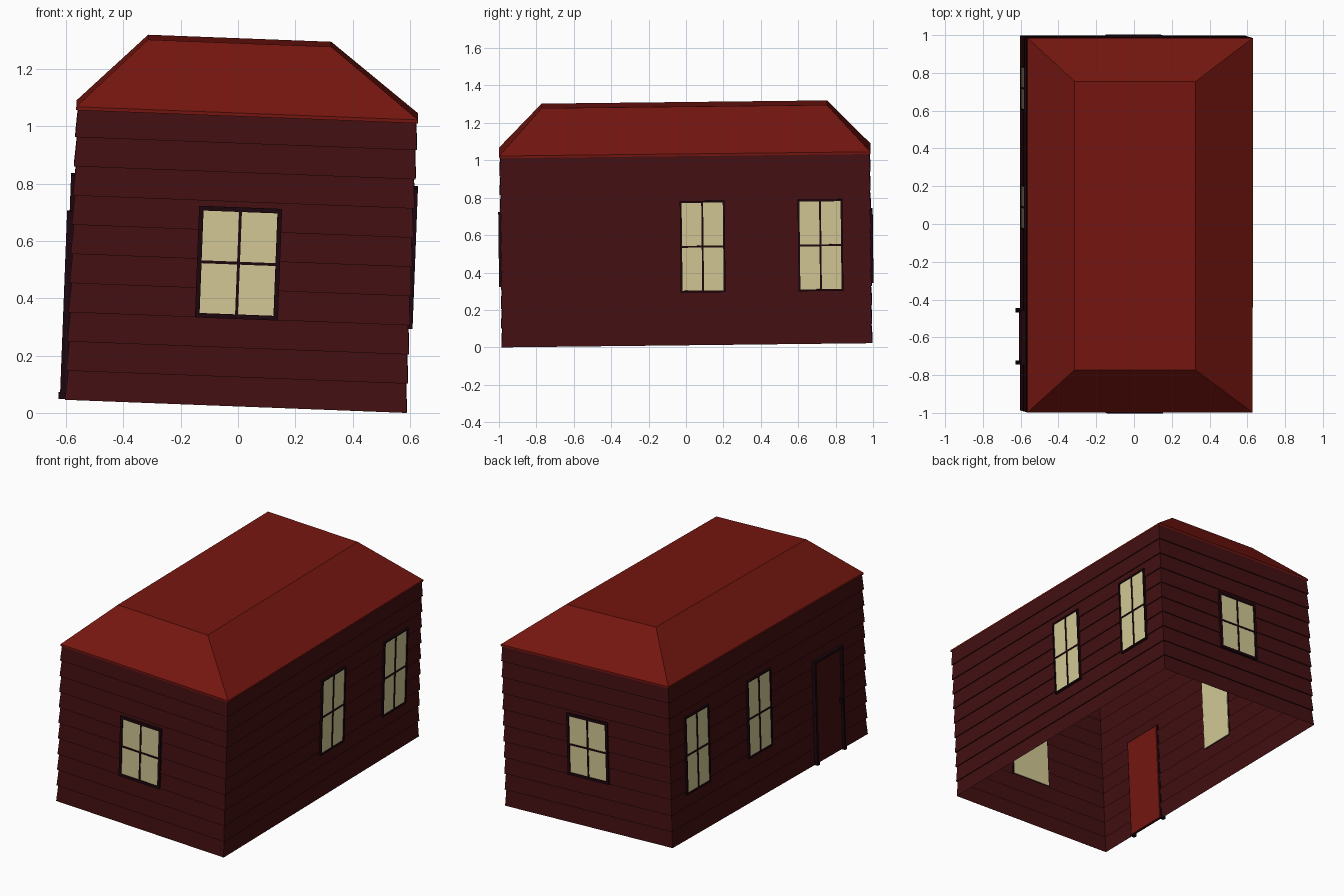
import bpy, bmesh
from math import radians, pi
from mathutils import Matrix, Vector

if "Cube" in bpy.data.objects:
    bpy.data.objects.remove(bpy.data.objects["Cube"])

W, L, H = 0.59, 0.985, 1.02      # half width, half length, wall height
LAP = 0.007                      # how far each board's lower edge sticks out

# whole house leans slightly
TILT = (Matrix.Translation((-0.007, 0.005, 0.034))
        @ Matrix.Rotation(radians(2.2), 4, 'Y') @ Matrix.Rotation(radians(0.65), 4, 'X'))


def material(name, rgb):
    m = bpy.data.materials.new(name)
    m.diffuse_color = (*rgb, 1)
    m.use_nodes = True
    m.node_tree.nodes["Principled BSDF"].inputs["Base Color"].default_value = m.diffuse_color
    return m


WALL = material("wall_red", (0.055, 0.005, 0.006))
ROOF = material("roof_red", (0.18, 0.008, 0.005))
TRIM = material("dark_trim", (0.012, 0.002, 0.004))
GLASS = material("pale_glass", (0.65, 0.58, 0.30))


def finish(name, bm, mat, local=Matrix()):
    me = bpy.data.meshes.new(name)
    bm.to_mesh(me)
    bm.free()
    me.materials.append(mat)
    ob = bpy.data.objects.new(name, me)
    bpy.context.collection.objects.link(ob)
    ob.matrix_world = TILT @ local
    return ob


def ring(bm, hx, hy, z, cx=0):
    return [bm.verts.new((cx + sx * hx, sy * hy, z))
            for sx, sy in ((-1, -1), (1, -1), (1, 1), (-1, 1))]


def bridge(bm, a, b):
    for i in range(4):
        j = (i + 1) % 4
        bm.faces.new((a[i], a[j], b[j], b[i]))


def boxes(name, mat, local, spans):
    """Each span is (u0, u1, v0, v1, n0, n1): along wall, up, outward."""
    bm = bmesh.new()
    for u0, u1, v0, v1, n0, n1 in spans:
        m = (Matrix.Translation(((u0 + u1) / 2, -(n0 + n1) / 2, (v0 + v1) / 2))
             @ Matrix.Diagonal((u1 - u0, n1 - n0, v1 - v0, 1)))
        bmesh.ops.create_cube(bm, size=1, matrix=m)
    return finish(name, bm, mat, local)


# overlapping board walls, open underneath
bm = bmesh.new()
N = 10
prev = None
for i in range(N):
    low = ring(bm, W + LAP, L + LAP, H * i / N)
    top = ring(bm, W, L, H * (i + 1) / N)
    if prev:
        bridge(bm, prev, low)
    bridge(bm, low, top)
    prev = top
finish("board_walls", bm, WALL)

# hipped roof with a flat top
bm = bmesh.new()
fascia = ring(bm, W + LAP, L + LAP, H - 0.008)
eave = ring(bm, W + LAP, L + LAP, H + 0.004)
crown = ring(bm, 0.32, 0.763, 1.265, cx=-0.036)
bridge(bm, fascia, eave)
bridge(bm, eave, crown)
bm.faces.new(crown)
finish("hipped_roof", bm, ROOF)


def side(angle, dist):
    """Local frame of one wall: x along the wall, -y outward."""
    return Matrix.Rotation(angle, 4, 'Z') @ Matrix.Translation((0, -dist, 0))


FRONT, RIGHT = side(0, L), side(pi / 2, W)
BACK, LEFT = side(pi, L), side(-pi / 2, W)


def window(name, wall, u, v, w, h, f):
    a, b, c, d = u - w / 2, u + w / 2, v - h / 2, v + h / 2
    boxes(name + "_glass", GLASS, wall,
          [(a + f / 2, b - f / 2, c + f / 2, d - f / 2, -0.003, 0.010)])
    k = 0.005
    boxes(name + "_frame", TRIM, wall, [
        (a, a + f, c, d, 0, 0.016), (b - f, b, c, d, 0, 0.016),
        (a + f, b - f, c, c + f, 0, 0.016), (a + f, b - f, d - f, d, 0, 0.016),
        (u - k, u + k, c + f, d - f, 0.006, 0.014),
        (a + f, u - k, v - k, v + k, 0.006, 0.014),
        (u + k, b - f, v - k, v + k, 0.006, 0.014)])


# windows: one at each end, two on each long side
window("front_window", FRONT, -0.01, 0.50, 0.29, 0.39, 0.016)
window("back_window", BACK, 0.01, 0.50, 0.29, 0.39, 0.016)
for i, y in enumerate((0.09, 0.72)):
    window(f"right_window_{i + 1}", RIGHT, y, 0.527, 0.24, 0.49, 0.010)
    window(f"left_window_{i + 1}", LEFT, -y, 0.527, 0.24, 0.49, 0.010)

# door on the left wall, brighter inside than out
U, DW, DH = 0.60, 0.145, 0.655
boxes("door_outer_panel", WALL, LEFT, [(U - DW + 0.015, U + DW - 0.015, 0.005, DH - 0.015, 0, 0.011)])
boxes("door_inner_panel", ROOF, LEFT, [(U - DW + 0.01, U + DW - 0.01, 0.005, DH - 0.01, -0.006, -0.001)])
boxes("door_frame", TRIM, LEFT, [
    (U - DW, U - DW + 0.016, 0, DH, 0, 0.025),
    (U + DW - 0.016, U + DW, 0, DH, 0, 0.025),
    (U - DW + 0.016, U + DW - 0.016, DH - 0.016, DH, 0, 0.025),
    (U - DW - 0.004, U - DW + 0.018, 0, 0.02, 0, 0.030),
    (U + DW - 0.018, U + DW + 0.004, 0, 0.02, 0, 0.030)])
boxes("door_handle", TRIM, LEFT, [(U + DW - 0.034, U + DW - 0.022, 0.30, 0.33, 0.008, 0.024)])
